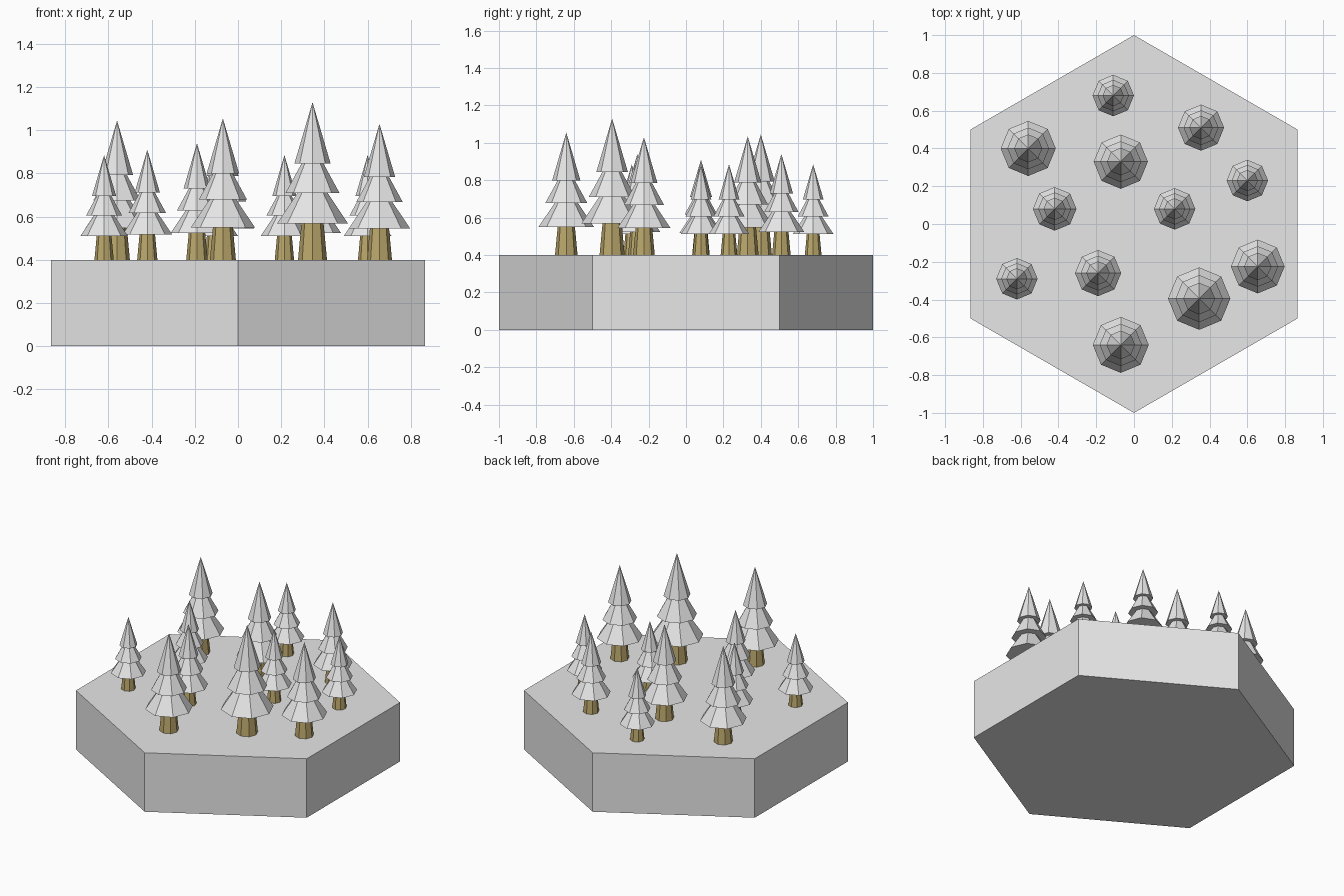
import bpy, bmesh
from math import sin, cos, pi

cube = bpy.data.objects.get("Cube")
if cube:
    bpy.data.objects.remove(cube, do_unlink=True)


def material(name, rgb):
    mat = bpy.data.materials.new(name)
    mat.use_nodes = True
    mat.diffuse_color = (*rgb, 1)
    mat.node_tree.nodes["Principled BSDF"].inputs["Base Color"].default_value = (*rgb, 1)
    return mat


GREY = material("light grey", (0.8, 0.8, 0.8))
BROWN = material("tan bark", (0.5, 0.39, 0.15))


def lathe(name, profile, sides, mat, location=(0, 0, 0), scale=1):
    """Faceted solid from (radius, height) rings; radius 0 makes a tip."""
    bm = bmesh.new()
    rings = []
    for r, z in profile:
        if r == 0:
            rings.append([bm.verts.new((0, 0, z))] * sides)
        else:
            rings.append([bm.verts.new((r * sin(2 * pi * i / sides), r * cos(2 * pi * i / sides), z))
                          for i in range(sides)])
    for low, high in zip(rings, rings[1:]):
        for i in range(sides):
            j = (i + 1) % sides
            corners = list(dict.fromkeys((low[i], low[j], high[j], high[i])))
            bm.faces.new(corners)
    for ring in (rings[0], rings[-1]):
        if ring[0] is not ring[1]:
            bm.faces.new(ring)
    bmesh.ops.recalc_face_normals(bm, faces=bm.faces)
    mesh = bpy.data.meshes.new(name)
    bm.to_mesh(mesh)
    bm.free()
    mesh.materials.append(mat)
    obj = bpy.data.objects.new(name, mesh)
    obj.location = location
    obj.scale = (scale,) * 3
    bpy.context.collection.objects.link(obj)
    return obj


# Hexagonal ground tile
GROUND = 0.4
lathe("ground_tile", [(1, 0), (1, GROUND)], 6, GREY)

# Unit-height tree: tapered trunk and three stacked foliage tiers
TRUNK = [(0.092, 0), (0.07, 0.235)]
FOLIAGE = [(0.226, 0.23), (0.095, 0.425), (0.171, 0.425),
           (0.07, 0.61), (0.115, 0.61), (0, 1)]

# Trees: x, y, height
TREES = [
    (-0.56, 0.40, 0.645), (-0.11, 0.68, 0.485), (0.355, 0.51, 0.54),
    (0.60, 0.23, 0.485), (-0.07, 0.33, 0.635), (-0.42, 0.08, 0.51),
    (0.215, 0.08, 0.485), (-0.62, -0.29, 0.485), (-0.19, -0.26, 0.54),
    (0.345, -0.395, 0.73), (0.655, -0.225, 0.63), (-0.07, -0.64, 0.655),
]
for n, (x, y, height) in enumerate(TREES, 1):
    lathe(f"tree_trunk_{n}", TRUNK, 8, BROWN, (x, y, GROUND), height)
    lathe(f"tree_foliage_{n}", FOLIAGE, 8, GREY, (x, y, GROUND), height)
